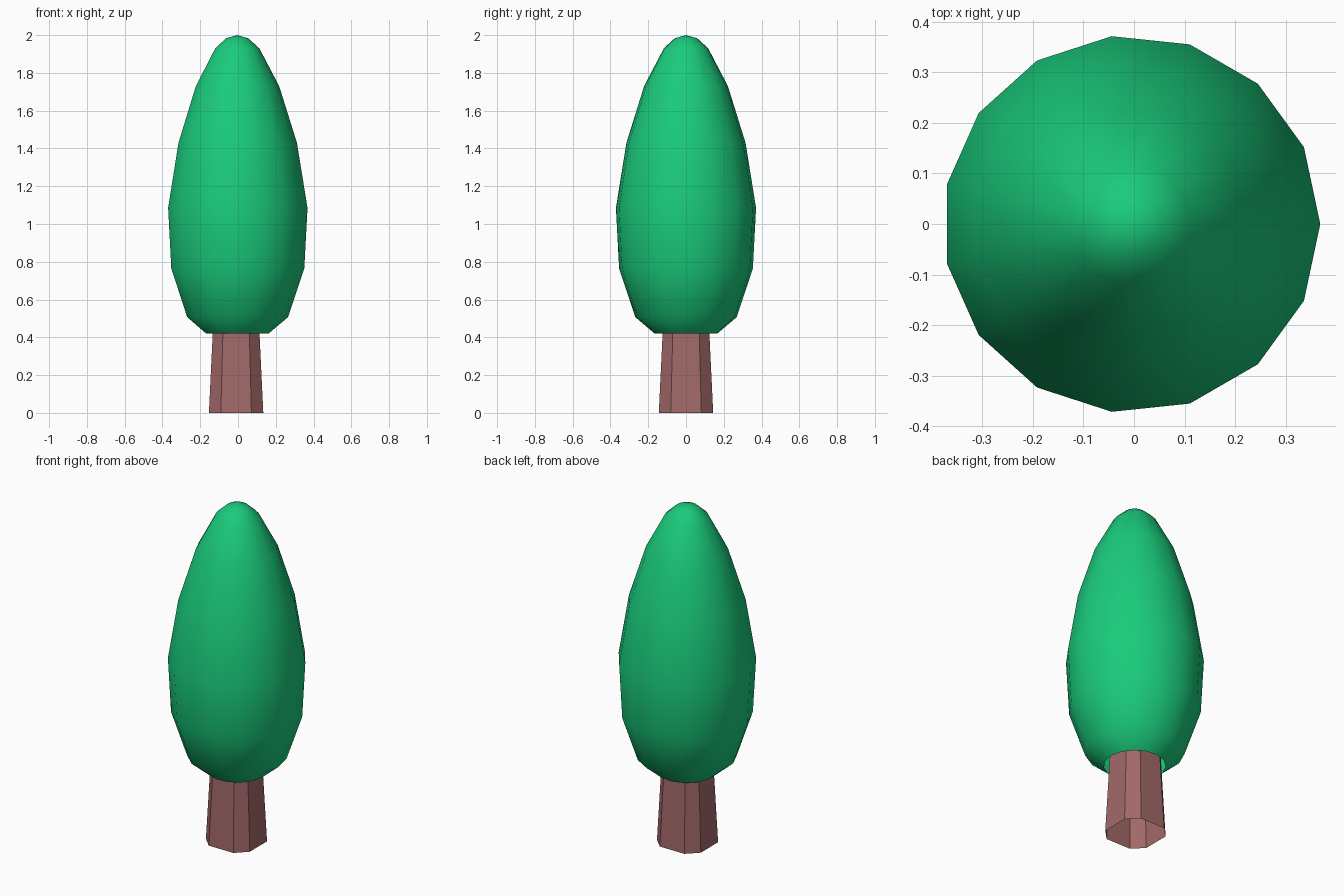
import bpy, bmesh
from math import cos, sin, tau

if "Cube" in bpy.data.objects:
    bpy.data.objects.remove(bpy.data.objects["Cube"])


def material(name, color):
    m = bpy.data.materials.new(name)
    m.diffuse_color = color
    m.use_nodes = True
    m.node_tree.nodes["Principled BSDF"].inputs["Base Color"].default_value = m.diffuse_color
    return m


def loft(name, rings, mat, tip=None, smooth=False):
    """Skin a stack of equal-sized vertex rings, optionally closed to a tip."""
    bm = bmesh.new()
    loops = [[bm.verts.new(p) for p in ring] for ring in rings]
    n = len(loops[0])
    for a, b in zip(loops, loops[1:]):
        for i in range(n):
            j = (i + 1) % n
            bm.faces.new((a[i], a[j], b[j], b[i]))
    if tip:
        t = bm.verts.new(tip)
        for i in range(n):
            bm.faces.new((loops[-1][i], loops[-1][(i + 1) % n], t))
    for f in bm.faces:
        f.smooth = smooth
    mesh = bpy.data.meshes.new(name)
    bm.to_mesh(mesh)
    bm.free()
    mesh.materials.append(mat)
    ob = bpy.data.objects.new(name, mesh)
    bpy.context.collection.objects.link(ob)
    return ob


# Crown: smooth 15-sided lathe, open underneath, (radius, height) profile
CX = -0.005
profile = [(0.167, 0.42), (0.27, 0.507), (0.356, 0.765), (0.373, 1.085),
           (0.317, 1.43), (0.223, 1.73), (0.118, 1.93), (0.06, 1.983)]
crown_rings = [[(CX + r * cos(tau * i / 15), r * sin(tau * i / 15), z)
                for i in range(15)] for r, z in profile]
loft("crown", crown_rings, material("leaf_green", (0.01, 0.6, 0.2, 1)),
     tip=(CX, 0, 2.0), smooth=True)


# Trunk: tapered square tube with chamfered corners, open at both ends
def chamfered_square(half, flat, z, cx=-0.01):
    pts = [(half, -flat), (half, flat), (flat, half), (-flat, half),
           (-half, flat), (-half, -flat), (-flat, -half), (flat, -half)]
    return [(cx + x, y, z) for x, y in pts]


loft("trunk", [chamfered_square(0.144, 0.081, 0.0),
               chamfered_square(0.120, 0.068, 0.5)],
     material("bark_brown", (0.36, 0.14, 0.14, 1)))
